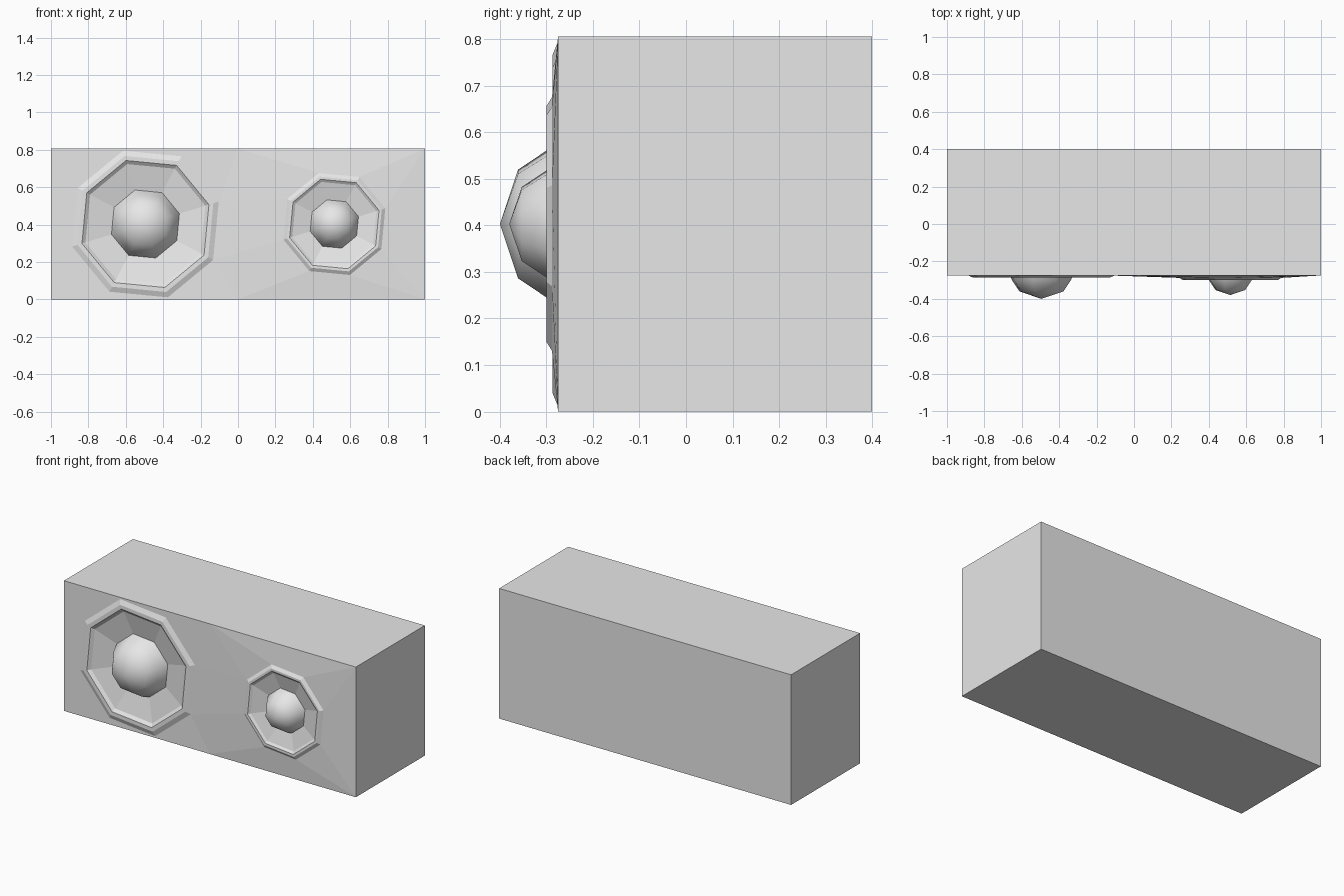
import bpy
from math import cos, sin, radians

if "Cube" in bpy.data.objects:
    bpy.data.objects.remove(bpy.data.objects["Cube"])

H, FRONT, BACK = 0.806, -0.275, 0.4
SIDES = 8

grey = bpy.data.materials.new("plain grey")
grey.use_nodes = True
grey.diffuse_color = (0.8, 0.8, 0.8, 1)
grey.node_tree.nodes["Principled BSDF"].inputs["Base Color"].default_value = (0.8, 0.8, 0.8, 1)


def add_object(name, verts, faces, smooth=False):
    mesh = bpy.data.meshes.new(name)
    mesh.from_pydata(verts, [], faces)
    mesh.materials.append(grey)
    for poly in mesh.polygons:
        poly.use_smooth = smooth
    obj = bpy.data.objects.new(name, mesh)
    bpy.context.collection.objects.link(obj)
    return obj


def octagon(cx, r, y):
    # Slightly turned octagon, counter-clockwise seen from the front
    angles = [radians(17 + i * 360 / SIDES) for i in range(SIDES)]
    return [(cx + r * cos(a), y, H / 2 + r * sin(a)) for a in angles]


def turned(name, cx, profile, apex=None, smooth=False):
    # Rings from a (radius, y) profile, optionally closed by an apex
    verts, faces = [], []
    for r, y in profile:
        verts += octagon(cx, r, y)
    for k in range(len(profile) - 1):
        a, b = k * SIDES, (k + 1) * SIDES
        for i in range(SIDES):
            j = (i + 1) % SIDES
            faces.append((a + i, a + j, b + j, b + i))
    if apex is not None:
        a, tip = (len(profile) - 1) * SIDES, len(verts)
        verts.append((cx, apex, H / 2))
        faces += [(a + i, a + (i + 1) % SIDES, tip) for i in range(SIDES)]
    return add_object(name, verts, faces, smooth)


# Driver positions and profiles, from the outer edge inwards
woofer_x, tweeter_x = -0.495, 0.515
woofer_rim = [(0.41, FRONT), (0.38, -0.287), (0.355, -0.287), (0.335, -0.272), (0.19, -0.24)]
tweeter_rim = [(0.285, -0.288), (0.265, -0.3), (0.25, -0.3), (0.235, -0.29), (0.135, -0.265)]

# Cabinet: box whose front panel is fitted around both octagonal openings
verts = [(x, FRONT, z) for z in (0, H) for x in (-1, 0, 1)]
verts += [(x, BACK, z) for z in (0, H) for x in (-1, 1)]
faces = [(6, 8, 9, 7), (0, 3, 8, 6), (2, 7, 9, 5), (3, 4, 5, 9, 8), (0, 6, 7, 2, 1)]
w = len(verts)
verts += octagon(woofer_x, *woofer_rim[0])
t = len(verts)
verts += octagon(tweeter_x, *tweeter_rim[0])


def panel(start, corners, skipped):
    # Two octagon points belong to each corner of the panel
    for i in range(SIDES):
        j = (i + 1) % SIDES
        a, b = corners[i // 2], corners[j // 2]
        if a == b:
            faces.append((a, start + j, start + i))
        elif i != skipped:
            faces.append((a, b, start + j, start + i))


panel(w, (4, 3, 0, 1), 7)
panel(t, (5, 4, 1, 2), 3)
# Sloping faces that join the two openings
faces += [(w, w + 7, t + 4, t + 3), (4, w, t + 3), (1, t + 4, w + 7)]
add_object("cabinet", verts, faces)

# Drivers: raised rim with recessed cone, and a smooth dome in each
turned("woofer_rim_and_cone", woofer_x, woofer_rim)
turned("woofer_dome", woofer_x, [(0.19, -0.24), (0.165, -0.3), (0.122, -0.361)], -0.4, True)
turned("tweeter_rim_and_cone", tweeter_x, tweeter_rim)
turned("tweeter_dome", tweeter_x, [(0.135, -0.265), (0.12, -0.3), (0.083, -0.353)], -0.38, True)
